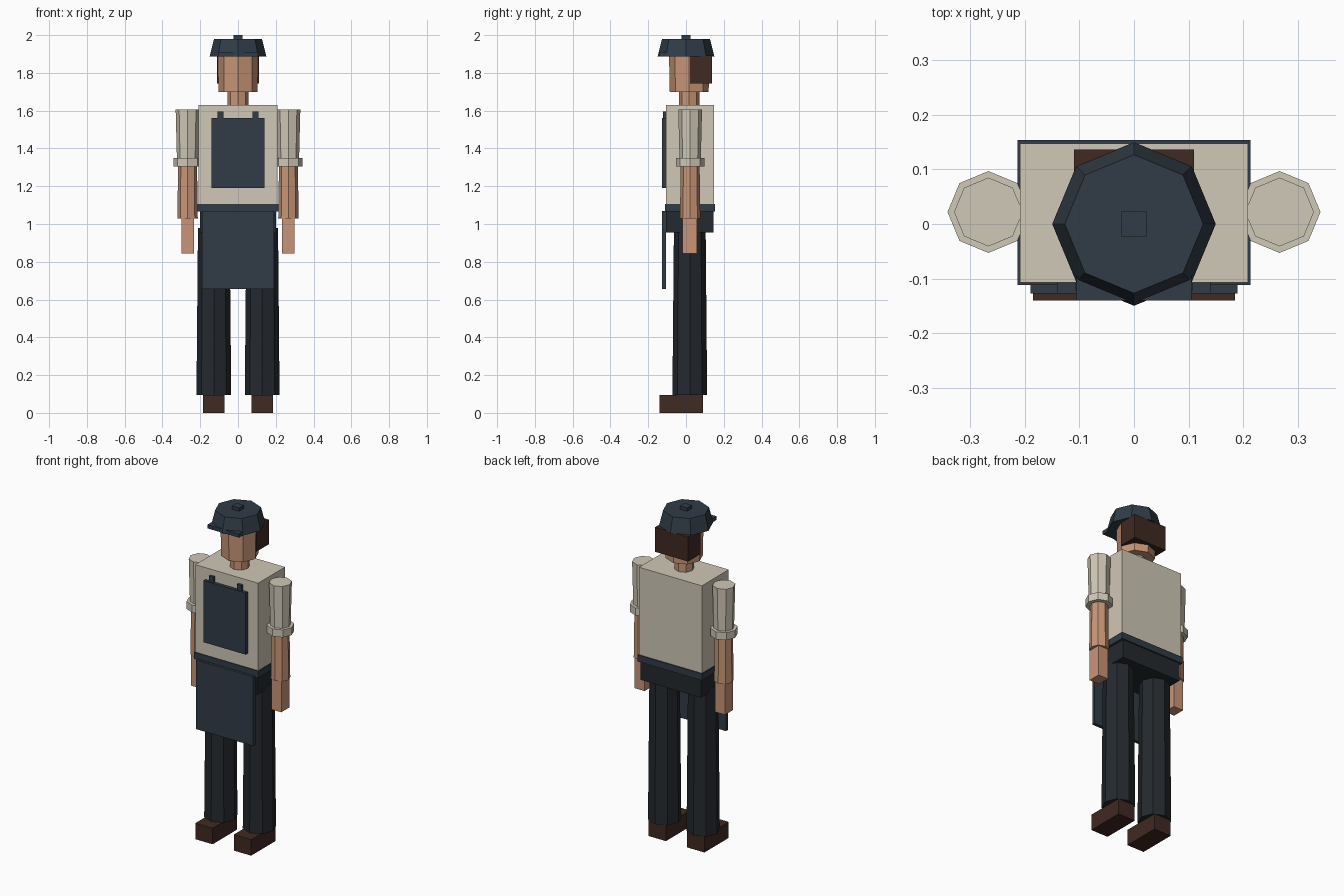
import bpy
from math import pi

if "Cube" in bpy.data.objects:
    bpy.data.objects.remove(bpy.data.objects["Cube"])


def material(name, rgb):
    m = bpy.data.materials.new(name)
    lin = [(c / 255 / 12.92) if c < 10 else ((c / 255 + 0.055) / 1.055) ** 2.4 for c in rgb]
    m.diffuse_color = (*lin, 1)
    m.use_nodes = True
    m.node_tree.nodes["Principled BSDF"].inputs["Base Color"].default_value = m.diffuse_color
    return m


SKIN = material("skin", (200, 150, 119))
SHIRT = material("shirt", (208, 200, 183))
NAVY = material("apron_navy", (49, 60, 70))
TROUSER = material("trouser_cloth", (36, 41, 46))
BROWN = material("brown", (64, 41, 34))


def box(name, mat, x, y, z):
    """Box from (min, max) ranges on each axis."""
    bpy.ops.mesh.primitive_cube_add(size=1, location=[(a + b) / 2 for a, b in (x, y, z)])
    o = bpy.context.object
    o.scale = [b - a for a, b in (x, y, z)]
    bpy.ops.object.transform_apply(location=False, rotation=False)
    o.name = name
    o.data.materials.append(mat)


def octagon(name, mat, x, y, z, r_low, r_high):
    """Tapered eight-sided column with its corners on the axes."""
    bpy.ops.mesh.primitive_cone_add(vertices=8, radius1=r_low, radius2=r_high,
                                    depth=z[1] - z[0], location=(x, y, sum(z) / 2))
    o = bpy.context.object
    o.name = name
    o.data.materials.append(mat)


# torso and hips
box("torso", SHIRT, (-.209, .209), (-.107, .148), (1.10, 1.63))
box("belt", NAVY, (-.214, .214), (-.112, .154), (1.065, 1.105))
box("pelvis", TROUSER, (-.2, .2), (-.107, .145), (.955, 1.07))

# apron
box("apron_bib", NAVY, (-.14, .14), (-.127, -.107), (1.19, 1.56))
box("apron_skirt", NAVY, (-.19, .19), (-.127, -.107), (.655, 1.07))

# head and cap
octagon("neck", SKIN, 0, .017, (1.62, 1.71), .055, .055)
octagon("head", SKIN, 0, .017, (1.70, 1.90), .103, .107)
box("hair", BROWN, (-.11, .11), (.02, .137), (1.745, 1.892))
octagon("cap", NAVY, 0, 0, (1.888, 1.98), .15, .127)
box("cap_visor", NAVY, (-.105, .105), (-.14, -.02), (1.888, 1.91))
box("cap_button", NAVY, (-.023, .023), (-.023, .023), (1.975, 2.0))

# paired parts
for side, s in (("left", -1), ("right", 1)):
    def span(c, w):
        return (s * c - w / 2, s * c + w / 2)
    box(f"{side}_apron_strap", NAVY, span(.093, .03), (-.122, -.105), (1.55, 1.595))
    octagon(f"{side}_sleeve", SHIRT, s * .267, .022, (1.33, 1.605), .056, .063)
    octagon(f"{side}_cuff", SHIRT, s * .267, .022, (1.305, 1.35), .075, .075)
    octagon(f"{side}_forearm", SKIN, s * .267, .022, (1.03, 1.32), .054, .05)
    box(f"{side}_hand", SKIN, span(.267, .066), (-.018, .058), (.845, 1.035))
    octagon(f"{side}_leg", TROUSER, s * .128, .02, (.095, .98), .092, .084)
    box(f"{side}_shoe", BROWN, span(.128, .115), (-.14, .09), (0, .096))
